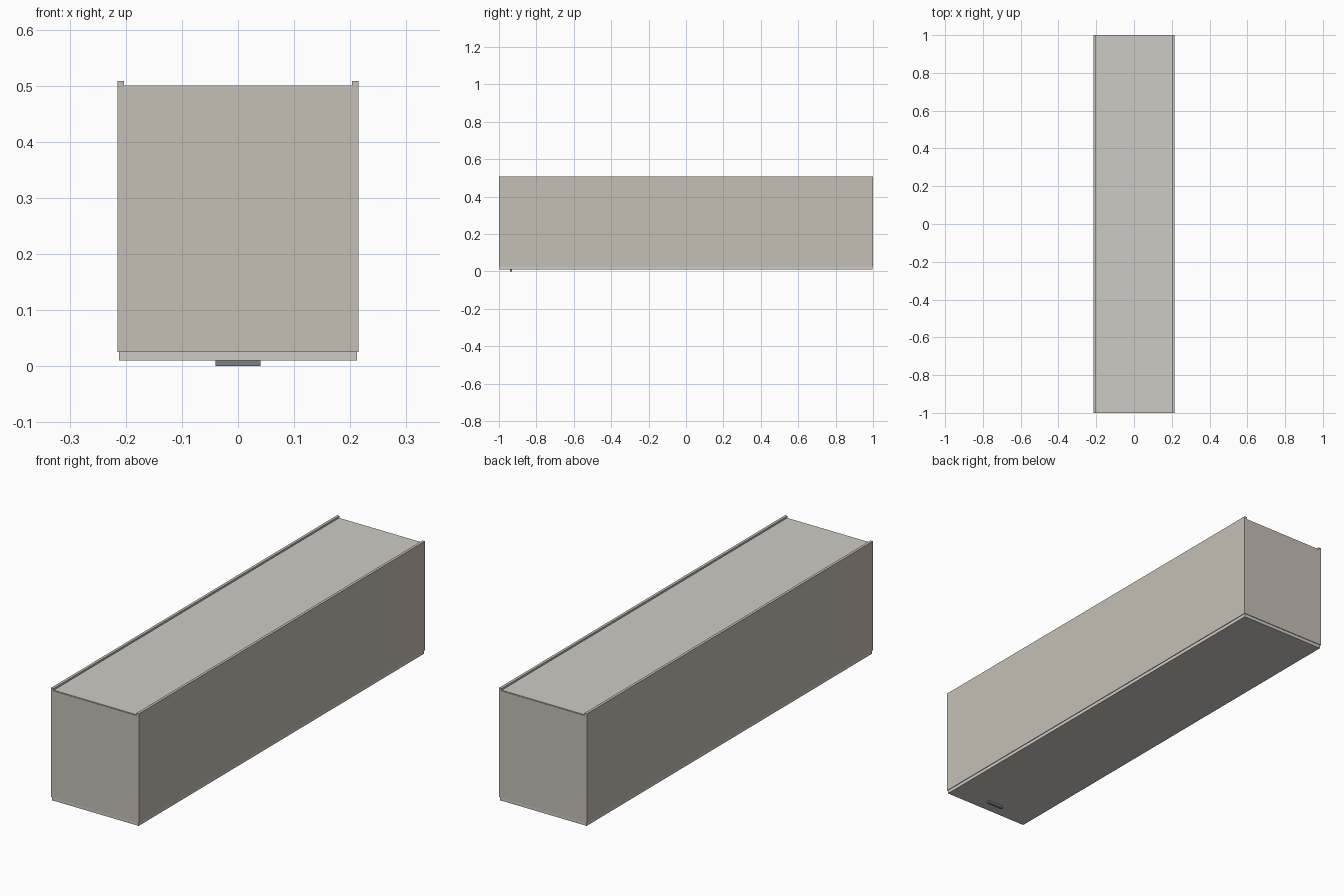
import bpy, bmesh

if "Cube" in bpy.data.objects:
    bpy.data.objects.remove(bpy.data.objects["Cube"])


def material(name, rgb):
    m = bpy.data.materials.new(name)
    m.diffuse_color = (*rgb, 1)
    m.use_nodes = True
    m.node_tree.nodes["Principled BSDF"].inputs["Base Color"].default_value = m.diffuse_color
    return m


def finish(name, bm, mat):
    bmesh.ops.recalc_face_normals(bm, faces=bm.faces)
    me = bpy.data.meshes.new(name)
    bm.to_mesh(me)
    bm.free()
    me.materials.append(mat)
    ob = bpy.data.objects.new(name, me)
    bpy.context.collection.objects.link(ob)
    return ob


def box(name, x, y0, y1, z0, z1, mat):
    bm = bmesh.new()
    bmesh.ops.create_cube(bm, size=1)
    for v in bm.verts:
        v.co.x *= 2 * x
        v.co.y = y1 if v.co.y > 0 else y0
        v.co.z = z1 if v.co.z > 0 else z0
    return finish(name, bm, mat)


beige = material("warm_beige", (0.56, 0.52, 0.46))
pale = material("pale_panel", (0.62, 0.60, 0.56))
dark = material("dark_metal", (0.22, 0.21, 0.23))

# Carcass: channel-topped profile extruded along y
half = [(0.215, 0.025), (0.215, 0.508), (0.203, 0.508), (0.203, 0.497)]
outline = half + [(-x, z) for x, z in reversed(half)]
bm = bmesh.new()
face = bm.faces.new([bm.verts.new((x, -1, z)) for x, z in outline])
ext = bmesh.ops.extrude_face_region(bm, geom=[face])
for v in ext["geom"]:
    if isinstance(v, bmesh.types.BMVert):
        v.co.y = 1
bmesh.ops.recalc_face_normals(bm, faces=bm.faces)

# Hollow interior, open towards the door
opening = min(bm.faces, key=lambda f: f.calc_center_median().z)
bmesh.ops.inset_region(bm, faces=[opening], thickness=0.012)
cavity = bmesh.ops.extrude_face_region(bm, geom=[opening])
for v in cavity["geom"]:
    if isinstance(v, bmesh.types.BMVert):
        v.co.z = 0.49
if opening.is_valid:
    bm.faces.remove(opening)
finish("carcass", bm, beige)

# Back panel set between the side lips
box("back_panel", 0.203, -0.998, 0.998, 0.494, 0.5, pale)

# Door closing the opening, with its pull
box("door", 0.212, -0.997, 0.997, 0.01, 0.025, pale)
box("door_handle", 0.04, -0.941, -0.93, 0.0, 0.0105, dark)
